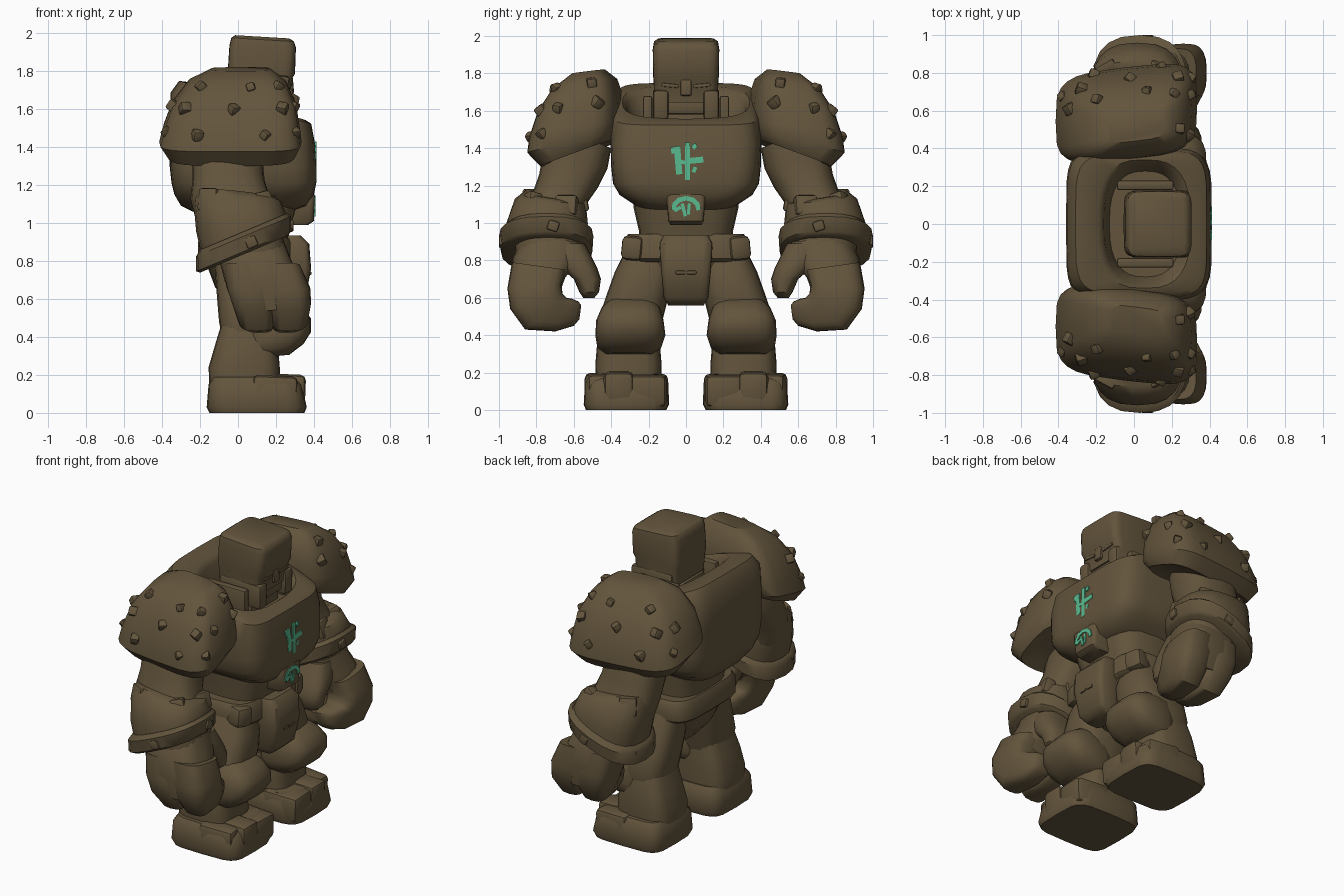
import bpy, bmesh, math, random
from mathutils import Matrix, Vector, Euler

random.seed(4)


def material(name, rgb):
    m = bpy.data.materials.new(name)
    m.diffuse_color = (*rgb, 1)
    return m


STONE = material("brown_stone", (0.125, 0.090, 0.046))
GLOW = material("teal_paint", (0.10, 0.50, 0.28))


def finish(name, bm, mirror=False, mat=STONE, angle=42):
    bmesh.ops.recalc_face_normals(bm, faces=bm.faces[:])
    me = bpy.data.meshes.new(name)
    bm.to_mesh(me)
    bm.free()
    me.materials.append(mat)
    ob = bpy.data.objects.new(name, me)
    bpy.context.collection.objects.link(ob)
    bpy.ops.object.select_all(action='DESELECT')
    ob.select_set(True)
    bpy.context.view_layer.objects.active = ob
    bpy.ops.object.shade_smooth_by_angle(angle=math.radians(angle))
    if mirror:
        mod = ob.modifiers.new("mirror", 'MIRROR')
        mod.use_axis = (False, True, False)
        mod.use_mirror_merge = False
    return ob


def ring_point(sec, a, power, yaw=0):
    """Point on a rounded-square section spanning x0..x1 and (y0,z0)..(y1,z1)."""
    x0, x1, y0, z0, y1, z1 = sec[:6]
    tilt = sec[6] if len(sec) > 6 else 0
    c, s = math.cos(a), math.sin(a)
    u = math.copysign(abs(c) ** (2 / power), c) if abs(c) > 1e-6 else 0
    v = math.copysign(abs(s) ** (2 / power), s) if abs(s) > 1e-6 else 0
    dx = u * (x1 - x0) / 2
    return Vector(((x0 + x1) / 2 + dx, (y0 + y1) / 2 + v * (y1 - y0) / 2 + yaw * dx,
                   (z0 + z1) / 2 + v * (z1 - z0) / 2 + tilt * dx))


def loft(name, sections, power=4, n=20, mirror=False, yaw=0):
    powers = power if isinstance(power, list) else [power] * len(sections)
    bm = bmesh.new()
    rings = [[bm.verts.new(ring_point(s, 2 * math.pi * i / n, p, yaw)) for i in range(n)]
             for s, p in zip(sections, powers)]
    for a, b in zip(rings, rings[1:]):
        for i in range(n):
            j = (i + 1) % n
            bm.faces.new((a[i], a[j], b[j], b[i]))
    bm.faces.new(rings[0])
    bm.faces.new(rings[-1])
    return finish(name, bm, mirror)


def mid(z, x0, x1, ry, tilt=0):
    """Level section centred on y = 0."""
    return (x0, x1, -ry, z, ry, z, tilt)


def side(z, x0, x1, y0, y1, tilt=0):
    """Level section on one side of the body."""
    return (x0, x1, y0, z, y1, z, tilt)


def add_box(bm, loc, size, rot=(0, 0, 0), bevel=0.02):
    t = bmesh.new()
    bmesh.ops.create_cube(t, size=1)
    bmesh.ops.scale(t, vec=size, verts=t.verts[:])
    if bevel:
        bmesh.ops.bevel(t, geom=t.edges[:], offset=bevel, segments=2, profile=0.5, affect='EDGES')
    bmesh.ops.transform(t, matrix=Matrix.Translation(loc) @ Euler(rot).to_matrix().to_4x4(), verts=t.verts[:])
    tmp = bpy.data.meshes.new("tmp")
    t.to_mesh(tmp)
    t.free()
    bm.from_mesh(tmp)
    bpy.data.meshes.remove(tmp)


def boxes(name, items, mirror=False, mat=STONE):
    bm = bmesh.new()
    for it in items:
        add_box(bm, *it)
    return finish(name, bm, mirror, mat)


# Head: heavy brow, slightly recessed face, side jaws around the mouth
loft("head", [mid(1.645, -0.04, 0.272, 0.170), mid(1.76, -0.05, 0.285, 0.173), mid(1.785, -0.055, 0.300, 0.176),
              mid(1.93, -0.045, 0.305, 0.178, -0.04), mid(1.965, -0.035, 0.295, 0.172, -0.06),
              mid(1.98, -0.015, 0.27, 0.15, -0.06)], 7, 24)
boxes("nose", [((0.277, 0, 1.725), (0.03, 0.06, 0.09), (0, -0.08, 0), 0.01)])
boxes("eyelids", [((0.279, 0.085, 1.735), (0.016, 0.09, 0.02), (0.1, 0, 0), 0.005)], True)
boxes("jaw", [((0.135, 0.135, 1.635), (0.31, 0.085, 0.16), (0, 0.03, 0), 0.02)], True)
boxes("mouth", [((0.12, 0, 1.625), (0.28, 0.24, 0.09), (0, 0, 0), 0.02)])
boxes("neck", [((0.08, 0, 1.53), (0.26, 0.30, 0.22), (0, 0, 0), 0.03)])
boxes("neck_guard", [((0.06, 0.205, 1.58), (0.30, 0.05, 0.2), (0, 0, 0), 0.012)], True)

# Torso with a hollow round collar that rises towards the back
loft("torso", [mid(1.06, -0.24, 0.27, 0.22), mid(1.09, -0.30, 0.36, 0.265), mid(1.15, -0.335, 0.40, 0.355),
               mid(1.21, -0.35, 0.412, 0.39), mid(1.30, -0.36, 0.412, 0.40), mid(1.46, -0.36, 0.405, 0.405, -0.10),
               mid(1.605, -0.355, 0.385, 0.39, -0.22), mid(1.645, -0.31, 0.355, 0.37, -0.31),
               mid(1.645, -0.19, 0.30, 0.34, -0.36), mid(1.62, -0.16, 0.28, 0.32, -0.36),
               mid(1.50, -0.13, 0.25, 0.28)], [4, 4.5, 5, 5.5, 5.5, 5.5, 5.5, 5, 2.8, 2.6, 2.6], 32)

# Belly, belt, pelvis and loincloth
loft("belly", [mid(0.78, -0.17, 0.25, 0.26), mid(0.95, -0.18, 0.27, 0.25), mid(1.08, -0.2, 0.31, 0.28),
               mid(1.2, -0.22, 0.32, 0.28)], 3.5)
loft("belly_plate", [mid(0.99, 0.2, 0.37, 0.085), mid(1.01, 0.2, 0.40, 0.095), mid(1.14, 0.2, 0.405, 0.105),
                     mid(1.18, 0.2, 0.39, 0.09)], 8)
loft("belt", [mid(0.79, -0.19, 0.26, 0.30), mid(0.81, -0.21, 0.28, 0.325), mid(0.90, -0.21, 0.28, 0.335),
              mid(0.94, -0.19, 0.26, 0.31)], 4.5)
boxes("belt_blocks", [((0.2, 0.275, 0.865), (0.14, 0.12, 0.13), (0.1, 0, 0.3), 0.03)], True)
loft("pelvis", [mid(0.57, -0.04, 0.2, 0.10), mid(0.66, -0.12, 0.24, 0.18), mid(0.82, -0.18, 0.26, 0.27)], 3.5)
loft("loincloth", [mid(0.56, 0.2, 0.31, 0.095), mid(0.60, 0.2, 0.355, 0.12), mid(0.76, 0.2, 0.385, 0.135),
                   mid(0.89, 0.2, 0.375, 0.142), mid(0.935, 0.2, 0.33, 0.12)], 6)
boxes("loincloth_mark", [((0.378, 0.03, 0.735), (0.016, 0.05, 0.02), (0, 0, 0), 0.005)], True)

# Legs
loft("thigh", [side(0.38, -0.08, 0.22, 0.15, 0.45), side(0.48, -0.10, 0.26, 0.125, 0.47),
               side(0.60, -0.11, 0.28, 0.095, 0.43), side(0.74, -0.12, 0.27, 0.07, 0.38),
               side(0.86, -0.12, 0.22, 0.08, 0.32)], 3, mirror=True)
loft("knee", [side(0.295, 0.05, 0.27, 0.18, 0.43, 0.1), side(0.34, 0.04, 0.345, 0.13, 0.475, 0.15),
              side(0.40, 0.03, 0.385, 0.11, 0.485, 0.15), side(0.48, 0.03, 0.385, 0.12, 0.48, 0.1),
              side(0.55, 0.03, 0.34, 0.14, 0.45, 0.0), side(0.60, 0.05, 0.26, 0.18, 0.40, 0)], 3.2, mirror=True)
loft("shin", [side(0.12, -0.15, 0.22, 0.13, 0.48), side(0.24, -0.155, 0.22, 0.13, 0.485),
              side(0.36, -0.12, 0.21, 0.14, 0.475), side(0.46, -0.09, 0.2, 0.15, 0.45)], 3.6, mirror=True)
loft("foot", [side(0.0, -0.15, 0.35, 0.105, 0.535), side(0.03, -0.165, 0.362, 0.09, 0.547),
              side(0.15, -0.155, 0.335, 0.095, 0.54), side(0.19, -0.13, 0.29, 0.12, 0.51)], 5, mirror=True)
boxes("toes", [((0.225, 0.20, 0.105), (0.25, 0.20, 0.17), (0, 0.04, 0.05), 0.03),
               ((0.225, 0.36, 0.115), (0.26, 0.16, 0.18), (0, 0.04, 0), 0.03),
               ((0.19, 0.465, 0.105), (0.24, 0.14, 0.18), (0, 0.04, -0.08), 0.03)], True)

# Shoulder pads with a flared rim, turned slightly inwards at the back
PAD = [(-0.30, 0.24, 0.44, 1.45, 0.70, 1.33), (-0.37, 0.30, 0.38, 1.44, 0.76, 1.30),
       (-0.415, 0.335, 0.345, 1.48, 0.83, 1.375), (-0.395, 0.325, 0.335, 1.55, 0.82, 1.46),
       (-0.35, 0.305, 0.345, 1.66, 0.775, 1.60), (-0.26, 0.25, 0.38, 1.77, 0.70, 1.72),
       (-0.14, 0.17, 0.44, 1.82, 0.60, 1.80)]
PAD_YAW = 0.12
loft("shoulder_pad", PAD, 4, 24, True, PAD_YAW)

# Studs half sunk into the outer faces of the pads
studs = []
for k, degrees in ((3, (25, 75, 105, 160)), (4, (-20, 10, 50, 90, 130, 170)), (5, (-10, 40, 85, 125))):
    for d in degrees:
        p = ring_point(PAD[k], math.radians(d), 4, PAD_YAW)
        p += (Vector((-0.03, 0.55, 1.5)) - p) * 0.025
        s = random.uniform(0.045, 0.058)
        studs.append((p, (s, s, s), [random.uniform(-0.8, 0.8) for _ in range(3)], 0.01))
boxes("pad_studs", studs, True)

# Arms
loft("arm", [(-0.2, 0.12, 0.40, 1.40, 0.70, 1.52), (-0.24, 0.13, 0.42, 1.29, 0.765, 1.37),
             (-0.24, 0.14, 0.47, 1.19, 0.785, 1.26), (-0.25, 0.17, 0.54, 1.09, 0.82, 1.16),
             (-0.22, 0.22, 0.55, 0.98, 0.87, 1.03), (-0.16, 0.25, 0.55, 0.86, 0.92, 0.88),
             (-0.12, 0.24, 0.57, 0.80, 0.90, 0.80)], 2.7, mirror=True)
loft("bracer", [side(0.86, -0.18, 0.26, 0.53, 0.955, 0.35), side(1.0, -0.22, 0.255, 0.525, 0.96, 0.2),
                (-0.235, 0.225, 0.535, 1.10, 0.915, 1.13, 0), (-0.22, 0.19, 0.56, 1.13, 0.86, 1.17, -0.1)],
     2.5, mirror=True)
loft("wrist_band", [side(0.835, -0.20, 0.26, 0.52, 0.97, 0.42), side(0.85, -0.22, 0.28, 0.50, 0.99, 0.42),
                    side(0.93, -0.22, 0.28, 0.495, 1.0, 0.42), side(0.955, -0.20, 0.26, 0.52, 0.97, 0.42)],
     2.5, mirror=True)
boxes("bracer_chips", [((0.17, 0.64, 1.09), (0.07, 0.12, 0.11), (0, -0.3, 0.2), 0.015),
                       ((0.13, 0.82, 1.10), (0.09, 0.09, 0.12), (0.3, -0.2, -0.5), 0.015),
                       ((-0.15, 0.83, 1.12), (0.11, 0.07, 0.12), (0.2, 0, 0.5), 0.015),
                       ((0.02, 0.55, 1.11), (0.13, 0.05, 0.10), (-0.2, 0, 0), 0.015),
                       ((0.27, 0.71, 0.985), (0.045, 0.06, 0.055), (0.3, 0, 0), 0.01),
                       ((0.07, 0.98, 0.90), (0.06, 0.04, 0.06), (0, -0.4, 0), 0.01),
                       ((-0.16, 0.83, 0.81), (0.08, 0.08, 0.08), (0, -0.4, 0.5), 0.015)], True)

# Hands: palm and two broad curled fingers, plus a thumb
loft("palm", [(-0.11, 0.24, 0.55, 0.90, 0.87, 0.92), (-0.10, 0.28, 0.57, 0.79, 0.925, 0.82),
              (-0.07, 0.33, 0.645, 0.71, 0.95, 0.68), (-0.02, 0.35, 0.67, 0.64, 0.93, 0.54)], 3, mirror=True)
for i, name in enumerate(("rear_fingers", "front_fingers")):
    a, b = ((0, 0.54), (0.46, 1))[i]
    curl = [(-0.08, 0.33, 0.64, 0.75, 0.93, 0.79), (-0.06, 0.38, 0.665, 0.67, 0.955, 0.65),
            (-0.03, 0.385, 0.66, 0.62, 0.94, 0.54), (0.0, 0.37, 0.64, 0.60, 0.86, 0.43),
            (0.03, 0.34, 0.61, 0.595, 0.70, 0.42), (0.05, 0.31, 0.575, 0.58, 0.60, 0.45),
            (0.07, 0.28, 0.56, 0.56, 0.57, 0.485)]
    loft(name, [(s[0] + a * (s[1] - s[0]), s[0] + b * (s[1] - s[0])) + s[2:] for s in curl], 3.2, mirror=True)
loft("thumb", [side(0.60, 0.06, 0.22, 0.49, 0.55), side(0.63, 0.03, 0.26, 0.465, 0.57),
               side(0.70, 0.01, 0.27, 0.455, 0.60), side(0.76, 0.0, 0.27, 0.475, 0.67),
               side(0.82, -0.01, 0.26, 0.505, 0.71), side(0.89, -0.02, 0.24, 0.54, 0.74)], 3, mirror=True)


# Painted marks on chest and belly plate: (y, z, width, height, roll)
def marks(name, x, strokes):
    boxes(name, [((x, y, z), (0.009, w, h), (r, 0, 0), 0) for y, z, w, h, r in strokes], mat=GLOW)


marks("chest_marks", 0.409, [(0.008, 1.33, 0.028, 0.20, 0), (-0.042, 1.335, 0.034, 0.15, 0.08),
                             (-0.06, 1.39, 0.04, 0.035, 0.2), (0.05, 1.335, 0.085, 0.032, 0.1),
                             (0.045, 1.41, 0.026, 0.026, 0.6), (-0.015, 1.325, 0.04, 0.02, -0.2),
                             (0.045, 1.285, 0.02, 0.03, -0.4)])
arc = []
for k in range(6):
    t = math.radians(15 + 30 * k)
    arc.append((0.065 * math.cos(t), 1.075 + 0.055 * math.sin(t), 0.024, 0.042, t))
marks("belly_marks", 0.404, arc + [(-0.012, 1.07, 0.018, 0.07, 0.25), (0.015, 1.075, 0.016, 0.06, -0.1),
                                   (-0.045, 1.075, 0.04, 0.018, 0.5)])
